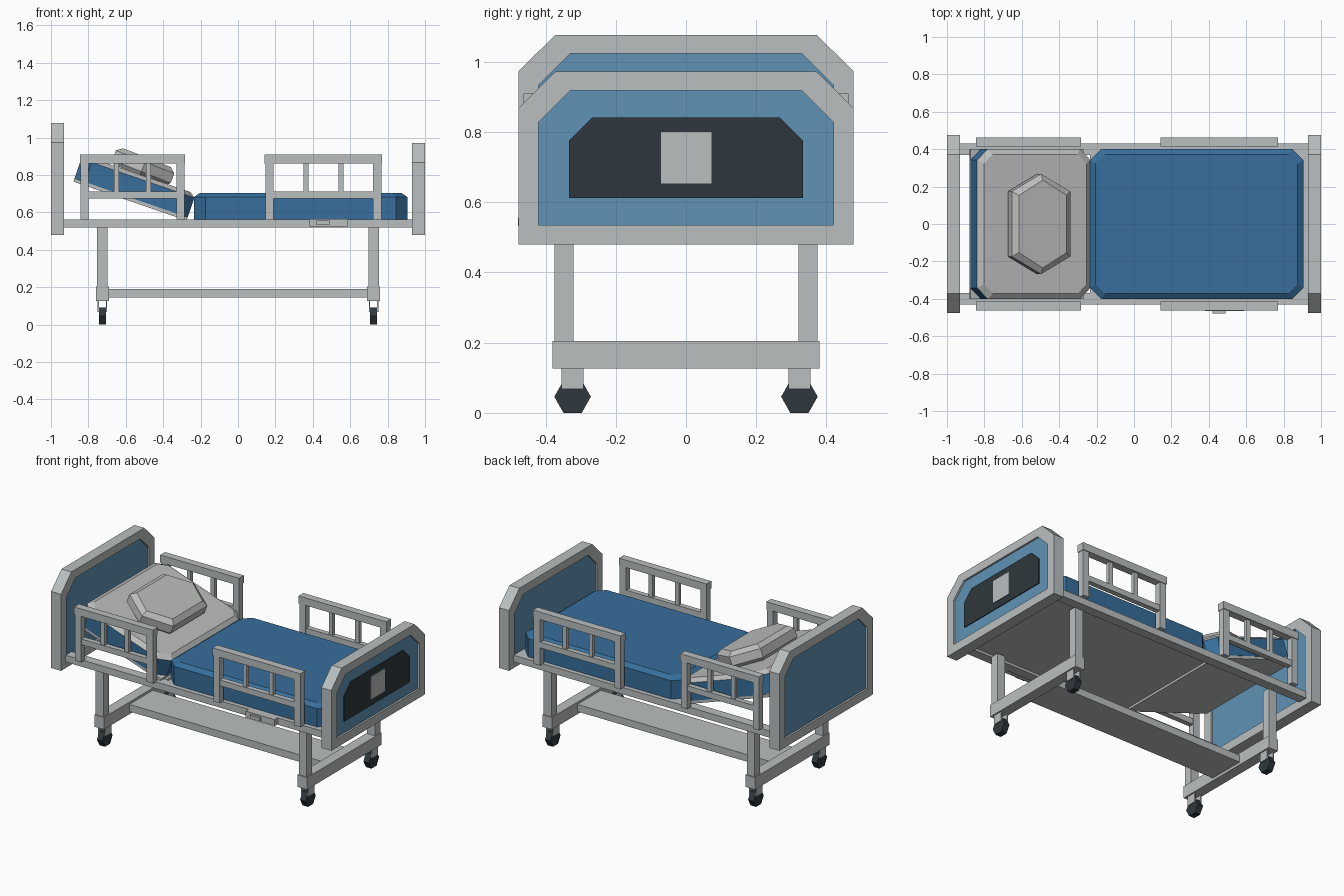
import bpy, bmesh, math
from mathutils import Matrix, Vector

if "Cube" in bpy.data.objects:
    bpy.data.objects.remove(bpy.data.objects["Cube"])


def mat(name, r, g, b):
    m = bpy.data.materials.new(name)
    m.diffuse_color = (r, g, b, 1)
    m.use_nodes = True
    m.node_tree.nodes["Principled BSDF"].inputs["Base Color"].default_value = m.diffuse_color
    return m


GREY = mat("light_grey_metal", 0.49, 0.52, 0.52)
SHEET = mat("sheet_grey", 0.50, 0.51, 0.50)
BLUE = mat("mattress_blue", 0.038, 0.158, 0.33)
PANEL = mat("panel_blue", 0.117, 0.29, 0.46)
DARK = mat("dark_plastic", 0.028, 0.039, 0.047)


def finish(name, bm, *mats):
    bmesh.ops.recalc_face_normals(bm, faces=bm.faces)
    me = bpy.data.meshes.new(name)
    bm.to_mesh(me)
    bm.free()
    for m in mats:
        me.materials.append(m)
    ob = bpy.data.objects.new(name, me)
    bpy.context.collection.objects.link(ob)
    return ob


def box(name, x, y, z, m):
    """Box from (min, max) pairs."""
    bm = bmesh.new()
    bmesh.ops.create_cube(bm, size=1)
    for v in bm.verts:
        v.co = [(r[0] + r[1]) / 2 + c * (r[1] - r[0]) for c, r in zip(v.co, (x, y, z))]
    return finish(name, bm, m)


def loft(rings, closed=False):
    """Join rings of points; cap the ends, or close into a frame."""
    bm = bmesh.new()
    vs = [[bm.verts.new(p) for p in r] for r in rings]
    n = len(rings[0])
    pairs = list(zip(vs, vs[1:])) + ([(vs[-1], vs[0])] if closed else [])
    for a, b in pairs:
        for i in range(n):
            j = (i + 1) % n
            bm.faces.new((a[i], a[j], b[j], b[i]))
    if not closed:
        bm.faces.new(vs[0])
        bm.faces.new(vs[-1])
    return bm


def octagon(hx, hy, c, z):
    return [(sx * px, sy * py, z) for sx, sy, flip in
            ((1, 1, 0), (-1, 1, 1), (-1, -1, 0), (1, -1, 1))
            for px, py in (((hx, hy - c), (hx - c, hy)) if not flip
                           else ((hx - c, hy), (hx, hy - c)))]


def outline(x, half, top_half, z0, z1, z2):
    """Board outline with two cut top corners."""
    return [(x, -half, z0), (x, half, z0), (x, half, z1),
            (x, top_half, z2), (x, -top_half, z2), (x, -half, z1)]


def pad(name, hx, hy, z0, z1, *mats):
    """Mattress section with cut corners and a chamfered top."""
    return finish(name, loft([octagon(hx, hy, 0.06, z0), octagon(hx, hy, 0.06, z1 - 0.022),
                              octagon(hx - 0.03, hy - 0.03, 0.05, z1)]), *mats)


# Head and foot boards: frame with a recessed blue panel
for name, x0, x1, top in (("headboard", -1, -0.929, 1.077), ("footboard", 0.929, 1, 0.972)):
    outer = (0.477, 0.372, 0.479, top - 0.104, top)
    inner = (0.42, 0.33, 0.535, top - 0.144, top - 0.054)
    finish(name + "_frame", loft([outline(x0, *outer), outline(x1, *outer),
                                  outline(x1, *inner), outline(x0, *inner)], True), GREY)
    finish(name + "_panel", loft([outline(x0 + 0.012, *inner),
                                  outline(x1 - 0.012, *inner)]), PANEL)

# Control plate and screen on the foot board
dark = (0.333, 0.266, 0.612, 0.775, 0.842)
finish("control_plate", loft([outline(0.986, *dark), outline(0.994, *dark)]), DARK)
box("control_screen", (0.992, 0.998), (-0.071, 0.073), (0.654, 0.80), GREY)

# Foot part of the mattress
foot = pad("foot_mattress", 0.57, 0.402, 0.563, 0.704, BLUE)
foot.location.x = 0.335
box("foot_deck", (-0.235, 0.93), (-0.39, 0.39), (0.535, 0.563), GREY)

# Raised head part: plate, mattress with grey sheet on top, pillow
tilt = math.radians(19)
place = Matrix.Translation((-0.273, 0, 0.562)) @ Matrix.Rotation(tilt, 4, 'Y')
plate = box("backrest_plate", (-0.64, 0), (-0.4, 0.4), (-0.006, 0.012), GREY)
plate.data.transform(place)
head = pad("head_mattress", 0.32, 0.402, 0.012, 0.145, BLUE, SHEET)
for p in head.data.polygons:
    if p.normal.z > 0.3:
        p.material_index = 1
head.data.transform(place @ Matrix.Translation((-0.32, 0, 0)))

hexa = [(0, 1), (-1, 0.65), (-1, -0.65), (0, -1), (1, -0.65), (1, 0.65)]


def ring(hx, hy, z):
    return [(a * hx, b * hy, z) for a, b in hexa]


pillow = finish("pillow", loft([ring(0.15, 0.25, 0), ring(0.168, 0.268, 0.02),
                                ring(0.168, 0.268, 0.075), ring(0.137, 0.235, 0.1)]), SHEET)
pillow.data.transform(place @ Matrix.Translation((-0.315, 0, 0.143))
                      @ Matrix.Rotation(math.radians(2.5), 4, 'Y'))

# Bed frame, side rails, legs and casters, mirrored by sign
for s, side in ((-1, "front"), (1, "back")):
    def ys(a, b):
        return tuple(sorted((s * a, s * b)))

    box(side + "_frame_beam", (-0.93, 0.93), ys(0.37, 0.431), (0.519, 0.563), GREY)

    for end, a, b, bars in (("head", -0.842, -0.286, (-0.65, -0.479)),
                            ("foot", 0.146, 0.766, (0.364, 0.551))):
        n = f"{side}_{end}_rail"
        box(n + "_top", (a - 0.003, b + 0.003), ys(0.414, 0.463), (0.861, 0.909), GREY)
        box(n + "_lower", (a + 0.01, b - 0.01), ys(0.422, 0.455), (0.674, 0.711), GREY)
        for i, x in enumerate((a, b - 0.044)):
            box(f"{n}_post_{i}", (x, x + 0.044), ys(0.418, 0.459), (0.562, 0.87), GREY)
        for i, x in enumerate(bars):
            box(f"{n}_bar_{i}", (x - 0.014, x + 0.014), ys(0.426, 0.451), (0.70, 0.87), GREY)

    for t, end in ((-1, "head"), (1, "foot")):
        x = t * 0.725
        n = f"{side}_{end}"
        box(n + "_leg", (x - 0.028, x + 0.028), ys(0.321, 0.375), (0.19, 0.525), GREY)
        for i in (-1, 1):
            c = x + i * 0.0225
            box(f"{n}_caster_fork_{i}", (c - 0.003, c + 0.003), ys(0.292, 0.355),
                (0.068, 0.13), GREY)
        wheel = [[(x + w, s * 0.323 + 0.052 * math.cos(k * math.pi / 3),
                   0.046 + 0.053 * math.sin(k * math.pi / 3)) for k in range(6)]
                 for w in (-0.0195, 0.0195)]
        finish(n + "_wheel", loft(wheel), DARK)

# Base: two cross beams and a long flat bar
for t, end in ((-1, "head"), (1, "foot")):
    box(end + "_cross_beam", (t * 0.725 - 0.034, t * 0.725 + 0.034), (-0.38, 0.38),
        (0.127, 0.205), GREY)
box("base_bar", (-0.7, 0.7), (-0.12, 0.12), (0.144, 0.19), GREY)

# Hand control on the front beam
box("hand_control", (0.38, 0.587), (-0.464, -0.43), (0.524, 0.565), GREY)
box("hand_control_button", (0.42, 0.49), (-0.478, -0.46), (0.532, 0.556), GREY)
